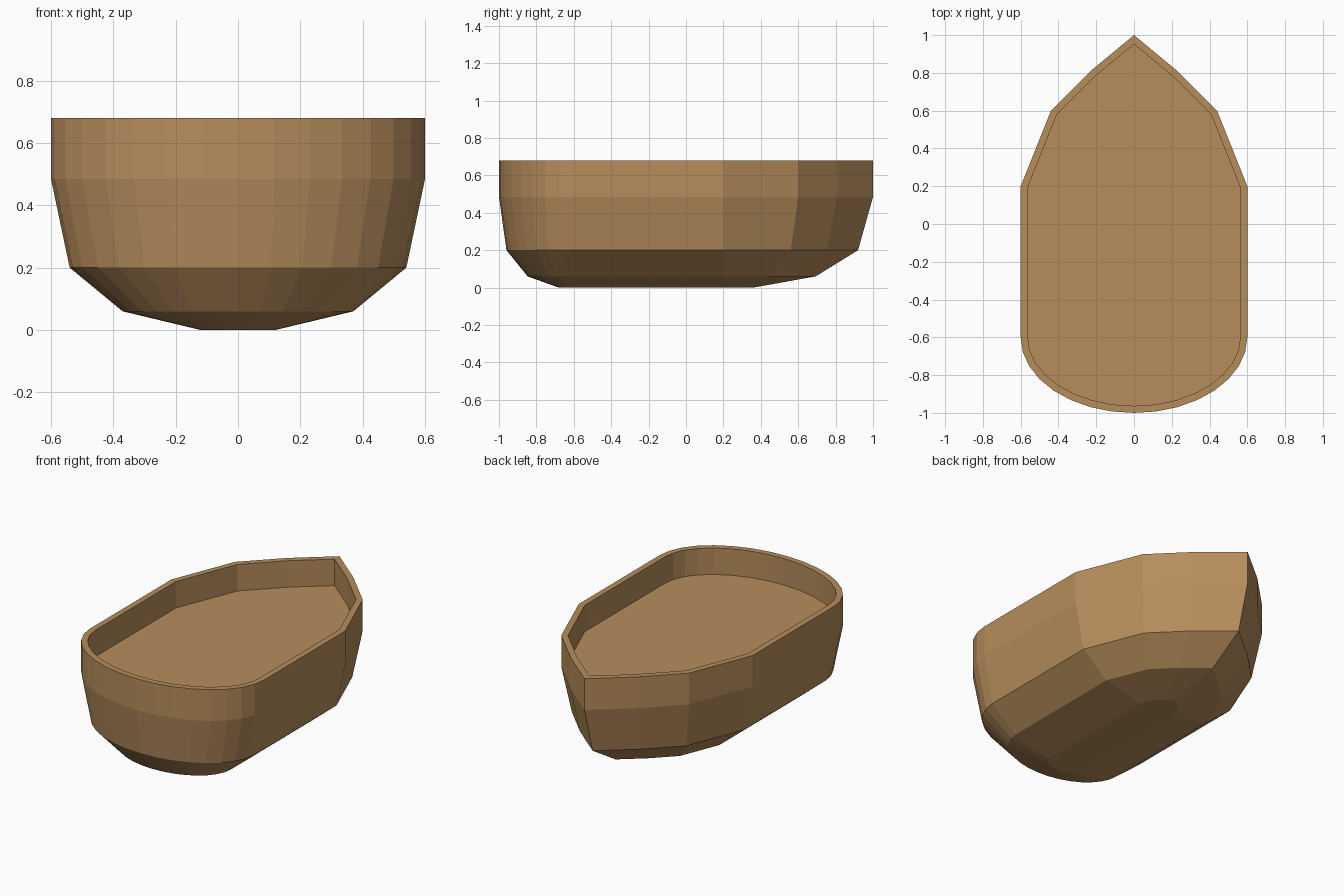
import bpy
import bmesh
import math
from mathutils import Vector

cube = bpy.data.objects.get("Cube")
if cube:
    bpy.data.objects.remove(cube, do_unlink=True)

BOW_Y, STERN_Y = 0.2, -0.6      # ends of the straight sides
RIM_Z, FLOOR_Z, WALL = 0.68, 0.515, 0.037

wood = bpy.data.materials.new("brown wood")
wood.use_nodes = True
colour = (0.47, 0.268, 0.107, 1)
wood.diffuse_color = colour
wood.node_tree.nodes["Principled BSDF"].inputs["Base Color"].default_value = colour


def deck_outline(steps=8):
    """Pointed bow, straight sides, rounded stern; clockwise from the bow."""
    half = [Vector(p) for p in ((0.23, 0.81), (0.44, 0.6), (0.6, BOW_Y))]
    for i in range(steps):
        a = math.pi / 2 * i / steps
        half.append(Vector((0.6 * math.cos(a), STERN_Y - 0.4 * math.sin(a))))
    mirrored = [Vector((-p.x, p.y)) for p in reversed(half)]
    return [Vector((0, 1))] + half + [Vector((0, -1))] + mirrored


def section(outline, scale):
    """Shrink the bow and stern about the ends of the straight sides."""
    result = []
    for p in outline:
        anchor = min(max(p.y, STERN_Y), BOW_Y)
        result.append(Vector((p.x * scale, anchor + (p.y - anchor) * scale)))
    return result


def inset(outline, width):
    """Move every edge inward by an even wall width."""
    result = []
    for i, p in enumerate(outline):
        before = (p - outline[i - 1]).normalized()
        after = (outline[(i + 1) % len(outline)] - p).normalized()
        n1 = Vector((before.y, -before.x))
        n2 = Vector((after.y, -after.x))
        result.append(p + (n1 + n2) * width / (1 + n1.dot(n2)))
    return result


outline = deck_outline()
inner = inset(outline, WALL)
rings = [(section(outline, s), z) for s, z in
         ((0.2, 0), (0.617, 0.06), (0.9, 0.2), (1, 0.485), (1, RIM_Z))]
rings += [(inner, RIM_Z), (inner, FLOOR_Z)]

# Hull skin, rim and inner wall, closed by the keel and the deck floor
bm = bmesh.new()
loops = [[bm.verts.new((p.x, p.y, z)) for p in pts] for pts, z in rings]
for low, high in zip(loops, loops[1:]):
    for i in range(len(low)):
        j = (i + 1) % len(low)
        bm.faces.new((low[i], low[j], high[j], high[i]))
bm.faces.new(loops[0])
bm.faces.new(loops[-1])
bmesh.ops.recalc_face_normals(bm, faces=bm.faces)

mesh = bpy.data.meshes.new("boat_hull")
bm.to_mesh(mesh)
bm.free()
mesh.materials.append(wood)
hull = bpy.data.objects.new("boat_hull", mesh)
bpy.context.collection.objects.link(hull)
